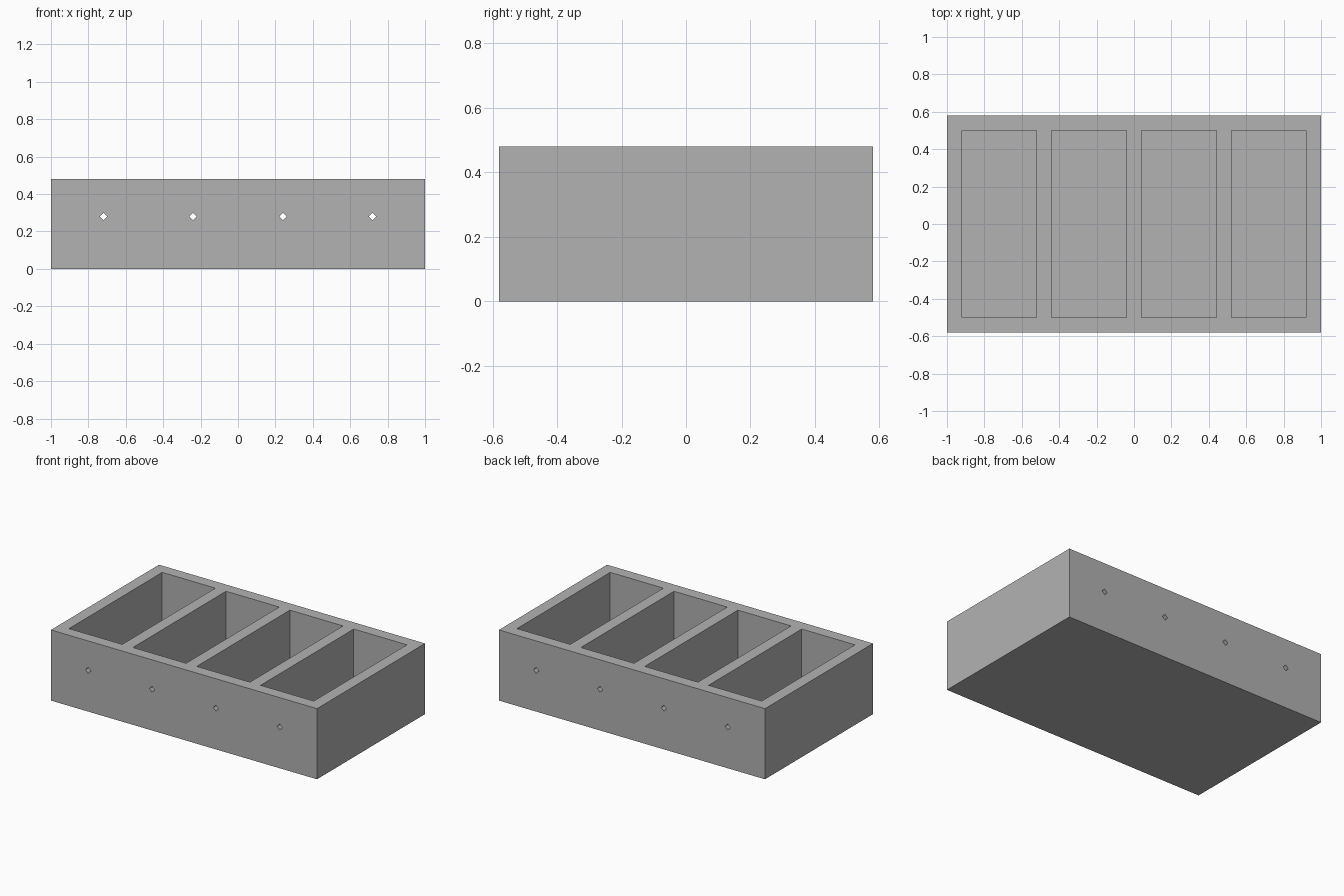
import bpy
from math import pi

default_cube = bpy.data.objects.get("Cube")
if default_cube:
    bpy.data.objects.remove(default_cube, do_unlink=True)

WIDTH, DEPTH, HEIGHT = 2.0, 1.16, 0.48
WALL = 0.08
BAYS = 4
PITCH = (WIDTH - WALL) / BAYS
HOLE_RADIUS = 0.02

grey = bpy.data.materials.new("plain grey")
grey.use_nodes = True
colour = (0.448, 0.448, 0.448, 1)
grey.diffuse_color = colour
grey.node_tree.nodes["Principled BSDF"].inputs["Base Color"].default_value = colour


def finish(name):
    obj = bpy.context.object
    obj.name = name
    obj.data.materials.append(grey)
    bpy.ops.object.transform_apply(location=True, rotation=True, scale=True)
    return obj


def box(name, size, centre):
    bpy.ops.mesh.primitive_cube_add(size=1, location=centre)
    bpy.context.object.scale = size
    return finish(name)


def cut(target, cutter):
    mod = target.modifiers.new("cut", 'BOOLEAN')
    mod.operation = 'DIFFERENCE'
    mod.solver = 'EXACT'
    mod.object = cutter
    cutter.hide_render = True
    bpy.context.view_layer.objects.active = target
    bpy.ops.object.modifier_apply(modifier=mod.name)
    bpy.data.objects.remove(cutter, do_unlink=True)


# Solid tray body
tray = box("compartment_tray", (WIDTH, DEPTH, HEIGHT), (0, 0, HEIGHT / 2))

bay_centres = [(i - (BAYS - 1) / 2) * PITCH for i in range(BAYS)]
bay_height = HEIGHT - WALL

# Open compartments, cut down to the floor
for x in bay_centres:
    cut(tray, box("bay_cutter", (PITCH - WALL, DEPTH - 2 * WALL, 2 * bay_height),
                  (x, 0, HEIGHT)))

# Diamond holes through the front and back walls
for x in bay_centres:
    bpy.ops.mesh.primitive_cylinder_add(
        vertices=4, radius=HOLE_RADIUS, depth=2 * DEPTH,
        location=(x, 0, WALL + bay_height / 2), rotation=(pi / 2, 0, 0))
    cut(tray, finish("hole_cutter"))
